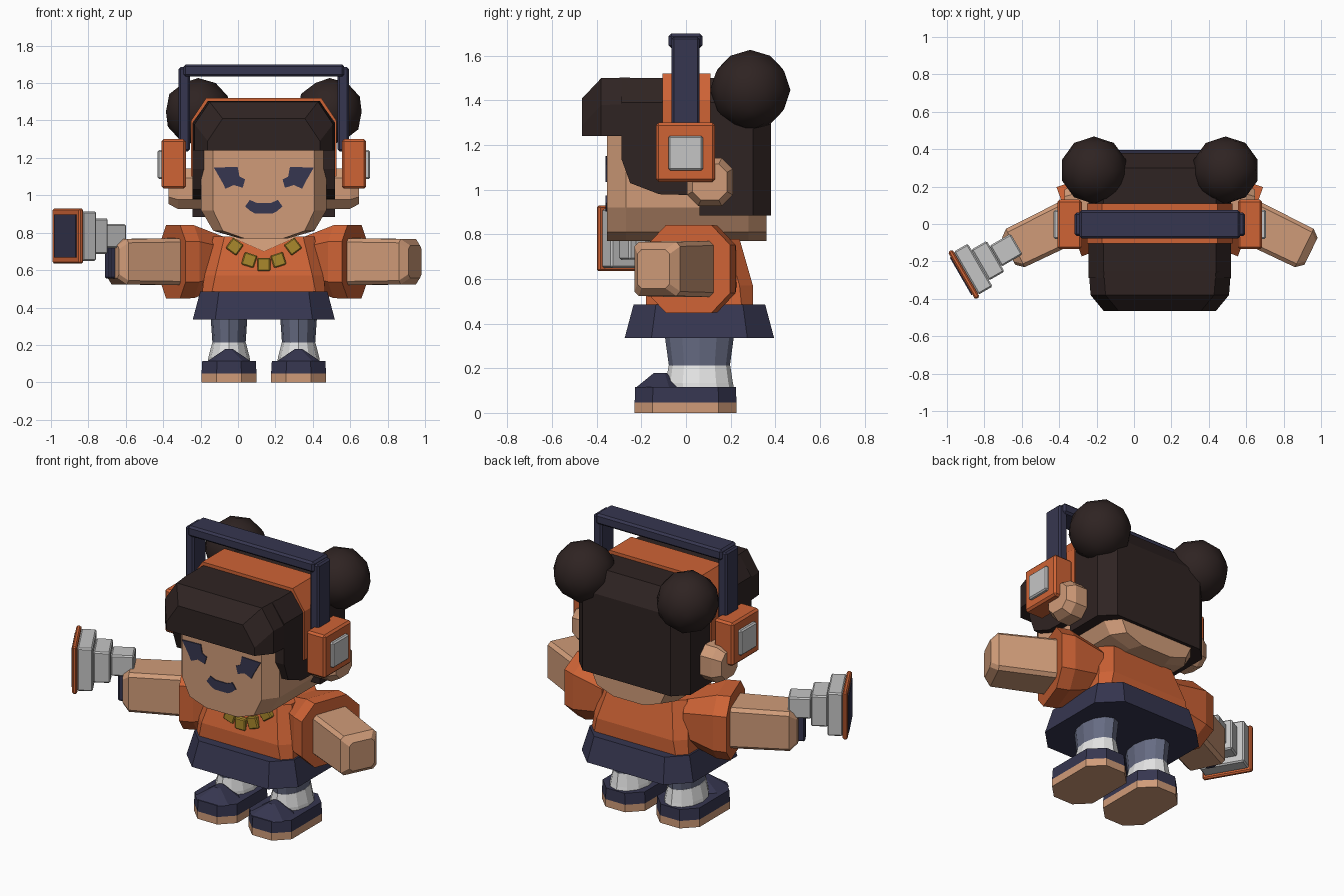
import bpy, bmesh
from math import radians, cos, sin, pi
from mathutils import Vector

cube = bpy.data.objects.get("Cube")
if cube:
    bpy.data.objects.remove(cube, do_unlink=True)


def material(name, *rgb):
    m = bpy.data.materials.new(name)
    m.use_nodes = True
    m.diffuse_color = (*rgb, 1)
    m.node_tree.nodes["Principled BSDF"].inputs["Base Color"].default_value = (*rgb, 1)
    return m


SKIN = material("skin", 0.63, 0.33, 0.19)
HAIR = material("dark brown", 0.028, 0.017, 0.016)
ORANGE = material("orange", 0.62, 0.125, 0.036)
NAVY = material("navy", 0.037, 0.037, 0.08)
SLATE = material("slate blue", 0.135, 0.15, 0.23)
WHITE = material("white", 0.78, 0.78, 0.78)
GREY = material("light grey", 0.56, 0.56, 0.56)
GOLD = material("gold", 0.4, 0.25, 0.025)
CX = 0.138          # body centre line
SIDES = ((1, "left"), (-1, "right"))


def finish(name, bm, mat, bevel=0.0):
    bmesh.ops.recalc_face_normals(bm, faces=bm.faces)
    me = bpy.data.meshes.new(name)
    bm.to_mesh(me)
    bm.free()
    me.materials.append(mat)
    ob = bpy.data.objects.new(name, me)
    bpy.context.collection.objects.link(ob)
    if bevel:
        mod = ob.modifiers.new("bevel", "BEVEL")
        mod.width, mod.segments = bevel, 1
    return ob


def loft(name, rings, mat, bevel=0.0):
    """Skin a list of equal rings and cap both ends."""
    bm = bmesh.new()
    rows = [[bm.verts.new(p) for p in r] for r in rings]
    n = len(rows[0])
    for a, b in zip(rows, rows[1:]):
        for i in range(n):
            j = (i + 1) % n
            bm.faces.new((a[i], a[j], b[j], b[i]))
    bm.faces.new(rows[0])
    bm.faces.new(rows[-1])
    return finish(name, bm, mat, bevel)


def box(name, centre, size, mat, turn=0.0, bevel=0.0, tilt=0.0):
    bm = bmesh.new()
    bmesh.ops.create_cube(bm, size=1)
    bmesh.ops.scale(bm, vec=size, verts=bm.verts)
    ob = finish(name, bm, mat, bevel)
    ob.location = centre
    ob.rotation_euler = (0, radians(tilt), radians(turn))
    return ob


def octagon(hx, hy, cut):
    return [(hx, -hy + cut), (hx, hy - cut), (hx - cut, hy), (-hx + cut, hy),
            (-hx, hy - cut), (-hx, -hy + cut), (-hx + cut, -hy), (hx - cut, -hy)]


def plan(x, y, z, hx, hy, cut):
    return [(x + a, y + b, z) for a, b in octagon(hx, hy, cut)]


def ellipse(x, y, z, rx, ry, n=12):
    return [(x + rx * cos(2 * pi * i / n), y + ry * sin(2 * pi * i / n), z) for i in range(n)]


def arch(y, w, low, high, cut=0.08):
    half = [(w, low), (w, high - 0.12), (w - cut, high)]
    pts = half + [(-x, z) for x, z in reversed(half)]
    return [(CX + x, y, z) for x, z in pts]


# Head: jaw profile lofted front to back
jaw = [(0.335, 1.4), (0.335, 0.92), (0.27, 0.81), (0.13, 0.77)]
jaw += [(-x, z) for x, z in reversed(jaw)]
loft("head", [[(CX + x * s, y, z) for x, z in jaw]
              for y, s in ((-0.355, 0.81), (-0.27, 1), (0.28, 1), (0.36, 0.8))], SKIN)


# Painted face plates
def face_plate(name, pts):
    loft(name, [[(CX + x, y, z) for x, z in pts] for y in (-0.361, -0.35)], NAVY)


eye = [(0.267, 1.148), (0.14, 1.152), (0.13, 1.1), (0.1, 1.085),
       (0.113, 1.04), (0.16, 1.055), (0.205, 1.035), (0.222, 1.07)]
for s, side in SIDES:
    face_plate(side + "_eye", [(s * x, z) for x, z in eye])
lip = [(0.1, 0.94), (0.075, 0.975), (0.04, 0.96)]
chin = [(-0.07, 0.915), (-0.045, 0.902), (0.045, 0.902), (0.07, 0.915)]
face_plate("mouth", lip + [(-x, z) for x, z in reversed(lip)] + chin)


# Hair: side outline lofted across, then a fringe
def hair_side(x, top, back):
    pts = [(-0.29, top), (-0.29, 1.14), (-0.25, 1.03), (-0.12, 0.98), (0.06, 0.975),
           (0.06, 0.885), (back, 0.885), (back, top - 0.12), (back - 0.08, top)]
    return [(CX + x, y, z) for y, z in pts]


loft("hair", [hair_side(x, t, b) for x, t, b in
              ((-0.38, 1.39, 0.3), (-0.3, 1.5, 0.38), (0.3, 1.5, 0.38), (0.38, 1.39, 0.3))], HAIR)
loft("fringe", [arch(-0.465, 0.3, 1.24, 1.41), arch(-0.38, 0.37, 1.24, 1.5),
                arch(-0.25, 0.38, 1.24, 1.503)], HAIR)

# Hair buns, ears and headphones
loft("headband", [arch(y, 0.388, 1.1, 1.52) for y in (-0.105, 0.11)], ORANGE)
box("headphone_bar", (CX, -0.002, 1.667), (0.86, 0.152, 0.065), NAVY, bevel=0.012)
for s, side in SIDES:
    bm = bmesh.new()
    bmesh.ops.create_icosphere(bm, subdivisions=2, radius=0.18)
    for f in bm.faces:
        f.smooth = True
    bun = finish(side + "_bun", bm, HAIR)
    bun.location = (CX + s * 0.352, 0.288, 1.447)
    loft(side + "_ear", [[(CX + s * x, 0.107 + a * k, 1.035 + b * k)
                          for a, b in octagon(0.103, 0.108, 0.05)]
                         for x, k in ((0.32, 1), (0.46, 1), (0.51, 0.75))], SKIN)
    box(side + "_headphone_post", (CX + s * 0.425, -0.002, 1.46), (0.06, 0.125, 0.45), NAVY, bevel=0.01)
    box(side + "_ear_cup", (CX + s * 0.482, -0.002, 1.168), (0.13, 0.265, 0.265), ORANGE, bevel=0.012)
    box(side + "_ear_cup_plate", (CX + s * 0.55, -0.002, 1.164), (0.035, 0.155, 0.155), GREY, bevel=0.008)

# Torso, neckline and skirt
loft("torso", [plan(CX, 0.06, 0.47, 0.33, 0.24, 0.05), plan(CX, 0.06, 0.57, 0.32, 0.24, 0.06),
               plan(CX, 0.06, 0.78, 0.27, 0.18, 0.06)], ORANGE)
loft("neckline", [[(CX - 0.18, y - 0.125, 0.779), (CX + 0.18, y - 0.125, 0.779),
                   (CX, y - 0.147, 0.7)] for y in (-0.004, 0.005)], SKIN)
loft("skirt", [plan(CX, 0.06, 0.335, 0.38, 0.335, 0.12),
               plan(CX, 0.06, 0.485, 0.34, 0.295, 0.1)], NAVY)

# Necklace beads
for i in range(-2, 3):
    box("necklace_bead", (CX + i * 0.078, -0.158 + 0.008 * abs(i), 0.63 + 0.024 * i * i),
        (0.07, 0.045, 0.07), GOLD, bevel=0.006, tilt=-18 * i)

for s, side in SIDES:
    # Legs, socks and shoes
    x = CX + s * 0.186
    loft(side + "_leg", [ellipse(x, 0.06, 0.2, 0.088, 0.135), ellipse(x, 0.06, 0.345, 0.098, 0.155)], SLATE)
    loft(side + "_sock", [ellipse(x, 0.065, 0.1, 0.115, 0.152), ellipse(x, 0.06, 0.135, 0.11, 0.15),
                          ellipse(x, 0.06, 0.212, 0.09, 0.138)], WHITE)
    loft(side + "_sole", [plan(x, -0.002, z, 0.147, 0.228, 0.08) for z in (0, 0.046)], SKIN)
    loft(side + "_shoe", [plan(x, -0.002, 0.046, 0.147, 0.228, 0.08),
                          plan(x, -0.002, 0.115, 0.143, 0.226, 0.08)], NAVY)
    loft(side + "_shoe_tongue", [plan(x, -0.13, 0.113, 0.115, 0.095, 0.04),
                                 plan(x, -0.115, 0.178, 0.02, 0.03, 0.01)], NAVY)

    # Sleeve and arm reach outward and a little forward
    def along(d, w, z, angle):
        a = radians(angle)
        return (CX + s * (0.485 + d * cos(a) + w * sin(a)), 0.012 - d * sin(a) + w * cos(a), 0.645 + z)

    loft(side + "_sleeve", [[along(d, w, z, 20) for w, z in octagon(h, h, h * 0.45)]
                            for d, h in ((-0.27, 0.13), (-0.08, 0.195), (0, 0.197))], ORANGE)
    loft(side + "_arm", [[along(d, w, z, 26) for w, z in octagon(h, h + 0.007, 0.02)]
                         for d, h in ((-0.12, 0.12), (0.32, 0.114), (0.36, 0.08))], SKIN)

# Megaphone held in the right hand
axis = Vector((cos(radians(30)), sin(radians(30)), 0))
mouth = Vector((-0.922, -0.277, 0.782))
for name, start, end, size, mat in (
        ("megaphone_screen", -0.006, 0.003, 0.23, NAVY),
        ("megaphone_rim", 0, 0.028, 0.293, ORANGE),
        ("megaphone_bell", 0.028, 0.115, 0.265, GREY),
        ("megaphone_middle", 0.115, 0.21, 0.19, GREY),
        ("megaphone_neck", 0.21, 0.34, 0.128, GREY)):
    box(name, mouth + axis * (start + end) / 2, (end - start, size, size), mat, 30,
        0.008 if end > 0.01 else 0)
box("megaphone_handle", (-0.67, -0.145, 0.645), (0.07, 0.06, 0.18), NAVY, 30, 0.008)
